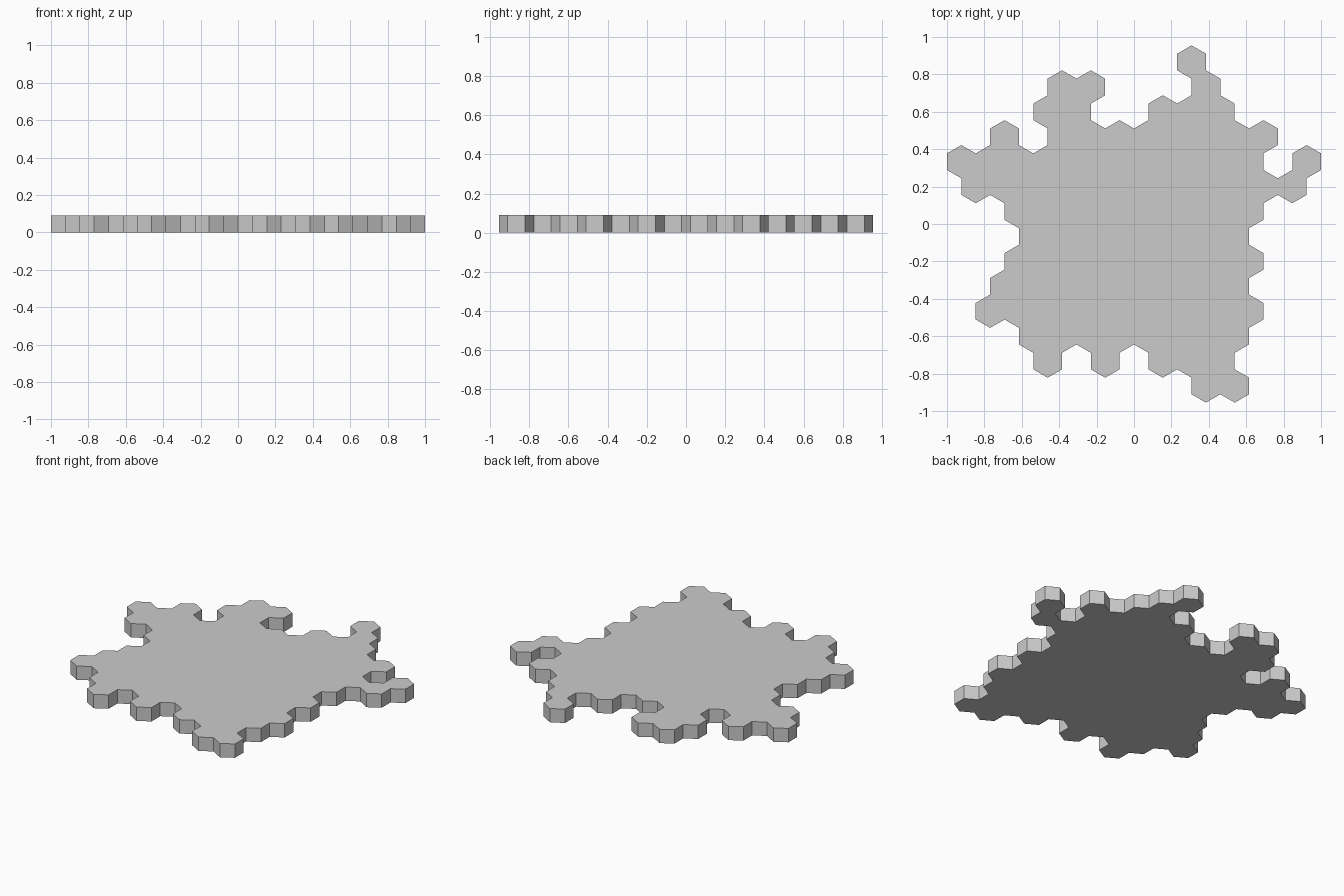
import bpy, bmesh
from math import sqrt, sin, cos, pi

if "Cube" in bpy.data.objects:
    bpy.data.objects.remove(bpy.data.objects["Cube"])

W = 2 / 13            # hexagon width across flats
R = W / sqrt(3)       # hexagon radius
THICK = 0.09
TOP_Y = 6.5 * 1.5 * R # centre of the rearmost of 14 rows

# Runs of hexagons per row, back to front: (first, last) centre in hex widths
ROWS = [
    [(2, 2)],
    [(-2.5, -1.5), (2.5, 2.5)],
    [(-3, -2), (1, 3)],
    [(-4.5, -4.5), (-2.5, 4.5)],
    [(-6, 4), (6, 6)],
    [(-5.5, 5.5)],
    [(-4, 4)],
    [(-3.5, 3.5)],
    [(-4, 4)],
    [(-4.5, 3.5)],
    [(-5, 4)],
    [(-3.5, 3.5)],
    [(-3, -3), (-1, -1), (1, 3)],
    [(2.5, 3.5)],
]


def add_hexagon(bm, cx, cy):
    bm.faces.new([bm.verts.new((cx + R * cos(a), cy + R * sin(a), 0))
                  for a in (pi / 6 + i * pi / 3 for i in range(6))])


# Flat sheet of welded hexagons
bm = bmesh.new()
for k, runs in enumerate(ROWS):
    for first, last in runs:
        for i in range(round(last - first) + 1):
            add_hexagon(bm, (first + i) * W, TOP_Y - k * 1.5 * R)
bmesh.ops.remove_doubles(bm, verts=bm.verts[:], dist=0.001)

# Raise into a closed slab with walls only along the outline
ext = bmesh.ops.extrude_face_region(bm, geom=bm.faces[:], use_keep_orig=True)
for v in ext["geom"]:
    if isinstance(v, bmesh.types.BMVert):
        v.co.z = THICK
bmesh.ops.recalc_face_normals(bm, faces=bm.faces[:])

mesh = bpy.data.meshes.new("hex_tile_slab")
bm.to_mesh(mesh)
bm.free()
bpy.context.collection.objects.link(bpy.data.objects.new("hex_tile_slab", mesh))
